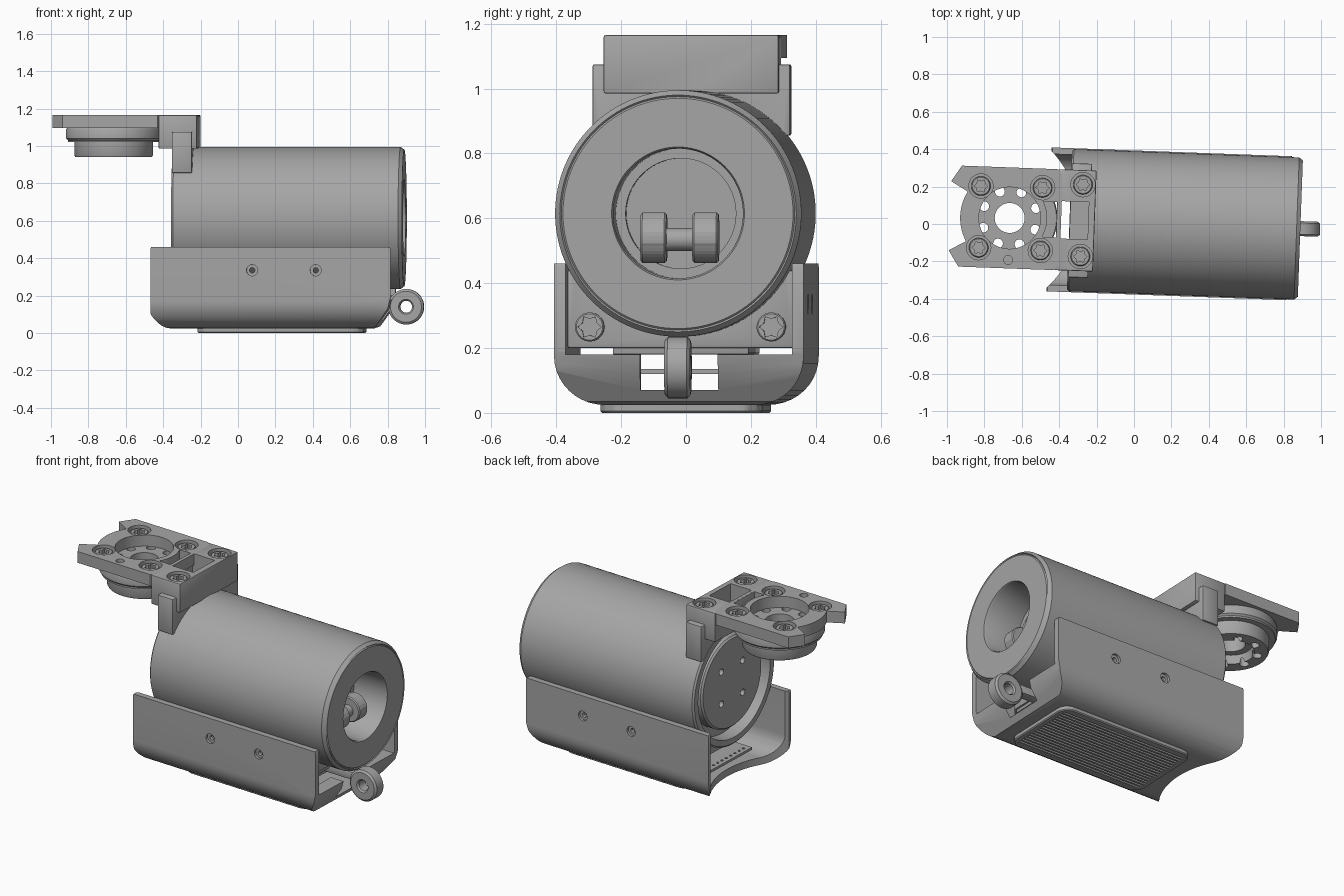
import bpy, bmesh
from math import sin, cos, pi, radians
from mathutils import Matrix, Vector

if "Cube" in bpy.data.objects:
    bpy.data.objects.remove(bpy.data.objects["Cube"])

GREY = (0.38, 0.38, 0.38, 1)
mat = bpy.data.materials.new("grey_metal")
mat.use_nodes = True
mat.diffuse_color = GREY
mat.node_tree.nodes["Principled BSDF"].inputs["Base Color"].default_value = GREY
parts = []


def finish(name, bm):
    bmesh.ops.recalc_face_normals(bm, faces=bm.faces)
    mesh = bpy.data.meshes.new(name)
    bm.to_mesh(mesh)
    bm.free()
    mesh.materials.append(mat)
    ob = bpy.data.objects.new(name, mesh)
    bpy.context.collection.objects.link(ob)
    parts.append(ob)
    return ob


def bevel(bm, width, seg=2, edges=None):
    bmesh.ops.bevel(bm, geom=edges or bm.edges[:], offset=width, segments=seg,
                    affect='EDGES', profile=0.5, clamp_overlap=True)


def box(name, x, y, z, width=0):
    bm = bmesh.new()
    bmesh.ops.create_cube(bm, size=1)
    for v in bm.verts:
        v.co = [(r[0] + r[1]) / 2 + c * (r[1] - r[0]) for c, r in zip(v.co, (x, y, z))]
    if width:
        bevel(bm, width)
    return finish(name, bm)


AXES = {"x": lambda a, b, h: (h, a, b), "y": lambda a, b, h: (a, h, b), "z": lambda a, b, h: (a, b, h)}


def prism(name, pts, axis, lo, hi, width=0):
    """Extrude a 2D outline along an axis."""
    bm = bmesh.new()
    place = AXES[axis]
    face = bm.faces.new([bm.verts.new(place(a, b, lo)) for a, b in pts])
    out = bmesh.ops.extrude_face_region(bm, geom=[face])["geom"]
    shift = Vector(place(0, 0, hi - lo))
    for v in out:
        if isinstance(v, bmesh.types.BMVert):
            v.co += shift
    if width:
        bevel(bm, width, 1)
    return finish(name, bm)


def arc(cx, cy, r, a0, a1, n=10):
    return [(cx + r * cos(radians(a0 + (a1 - a0) * i / n)),
             cy + r * sin(radians(a0 + (a1 - a0) * i / n))) for i in range(n + 1)]


def rod(name, axis, centre, r, lo, hi, width=0, n=40):
    return prism(name, arc(*centre, r, 0, 360 * (n - 1) / n, n - 1), axis, lo, hi, width)


def lathe(name, profile, axis, centre, n=96):
    """Revolve a closed (height, radius) profile about an axis."""
    bm = bmesh.new()
    place = AXES[axis]
    rings = [[bm.verts.new(place(centre[0] + r * cos(2 * pi * i / n), centre[1] + r * sin(2 * pi * i / n), h))
              for i in range(n)] for h, r in profile]
    for a, b in zip(rings, rings[1:] + rings[:1]):
        for i in range(n):
            j = (i + 1) % n
            bm.faces.new((a[i], a[j], b[j], b[i]))
    bmesh.ops.remove_doubles(bm, verts=bm.verts, dist=1e-5)
    return finish(name, bm)


def boolean(ob, tools, op='DIFFERENCE'):
    for tool in tools:
        mod = ob.modifiers.new("cut", 'BOOLEAN')
        mod.operation, mod.solver, mod.object = op, 'EXACT', tool
    graph = bpy.context.evaluated_depsgraph_get()
    mesh = bpy.data.meshes.new_from_object(ob.evaluated_get(graph))
    ob.modifiers.clear()
    ob.data = mesh
    for tool in tools:
        parts.remove(tool)
        bpy.data.objects.remove(tool)


# Main barrel: open bore at one end, recessed cap at the other
CZ, R = 0.615, 0.38
barrel = lathe("barrel", [(-0.345, 0.37), (-0.335, R), (0.87, R), (0.89, 0.365), (0.885, 0.36), (0.89, 0.355),
                          (0.89, 0.205), (0.88, 0.2), (0.66, 0.2), (0.66, 0.17), (0.6, 0.17), (0.6, 0),
                          (-0.26, 0), (-0.26, 0.335), (-0.345, 0.335)], "x", (0, CZ), 128)
cap = lathe("rear_cap", [(-0.25, 0), (-0.25, 0.28), (-0.32, 0.28), (-0.33, 0.27), (-0.33, 0)], "x", (0, CZ))
boolean(cap, [rod("cutter", "x", c, 0.02, -0.4, -0.3, n=20) for c in arc(0, CZ, 0.14, 45, 315, 3)])

# Spool inside the bore
rod("spool_shaft", "y", (0.74, 0.535), 0.035, -0.1, 0.1)
box("spool_stem", (0.58, 0.74), (-0.04, 0.04), (0.51, 0.56), 0.01)
for side in (-1, 1):
    lo, hi = sorted((side * 0.04, side * 0.12))
    rod("spool_roller", "y", (0.74, 0.54), 0.078, lo, hi, 0.012)

# Cradle: rounded U section trimmed to its side outline
W, TOP = 0.385, 0.46


def u_half(w, floor, r):
    return arc(-w + r, floor + r, r, 180, 270) + arc(w - r, floor + r, r, 270, 360)


outer = [(-W, TOP)] + u_half(W, 0.025, 0.15) + [(W, TOP)]
inner = [(-W + 0.035, TOP)] + u_half(W - 0.035, 0.07, 0.12) + [(W - 0.035, TOP)]
cradle = prism("cradle", outer + inner[::-1], "x", -0.455, 0.83)
lip = prism("lip", u_half(W, 0.025, 0.15) + [(W, 0.18), (-W, 0.18)], "x", 0.74, 0.83)
boolean(cradle, [lip], 'UNION')
side_outline = [(-0.455, 0.05), (-0.44, 0.035), (-0.39, 0.02), (0.71, 0.02), (0.75, 0.035), (0.815, 0.13),
                (0.83, 0.19), (0.83, 0.45), (0.82, 0.47), (-0.445, 0.47), (-0.455, 0.45)]
boolean(cradle, [prism("trim", side_outline, "y", -0.5, 0.5)], 'INTERSECT')
boolean(cradle, [rod("end_arc", "z", (-0.81, 0), 0.51, -0.1, 0.6, n=96),
                 box("mouth", (0.7, 0.9), (-0.12, 0.12), (0.07, 0.25))]
        + [rod("side_hole", "y", (x, 0.335), 0.03, -0.5, 0.5, n=24) for x in (0.09, 0.43)])
for x in (0.09, 0.43):
    for y in (-0.36, 0.36):
        lathe("side_screw", [(y - 0.01, 0.014), (y - 0.01, 0.03), (y + 0.01, 0.03), (y + 0.01, 0.014)],
              "y", (x, 0.335), 24)

# Grip pad under the cradle
pad = prism("grip_pad", arc(-0.14, -0.18, 0.07, 180, 270) + arc(0.61, -0.18, 0.07, 270, 360)
            + arc(0.61, 0.18, 0.07, 0, 90) + arc(-0.14, 0.18, 0.07, 90, 180), "z", 0.0, 0.03, 0.006)
boolean(pad, [box("inset", (-0.18, 0.65), (-0.22, 0.22), (-0.01, 0.012))])
for i in range(18):
    y = -0.21 + i * 0.42 / 17
    box("grip_rib", (-0.18, 0.65), (y - 0.006, y + 0.006), (0.003, 0.015))

# Supports and circuit board between cradle and barrel
board = box("circuit_board", (-0.32, 0.6), (-0.2, 0.2), (0.12, 0.135))
boolean(board, [rod("pin_hole", "z", (-0.29, -0.16 + i * 0.04), 0.008, 0, 0.3, n=10) for i in range(9)])
for x0 in (-0.2, 0.6):
    support = box("barrel_support", (x0, x0 + 0.07), (-0.35, 0.35), (0.2, 0.44), 0.008)
    boolean(support, [rod("barrel_space", "x", (0, CZ), 0.375, -1, 1, n=96)])
box("support_rail", (-0.25, 0.66), (-0.21, 0.21), (0.18, 0.25), 0.005)

# Hanging eye at the open end
lathe("eye_ring", [(-0.04, 0.04), (-0.04, 0.083), (-0.03, 0.095), (0.03, 0.095), (0.04, 0.083),
                   (0.04, 0.04), (0.03, 0.032), (-0.03, 0.032)], "y", (0.9, 0.14), 48)
box("eye_arm", (0.6, 0.84), (-0.03, 0.03), (0.15, 0.2), 0.008)

# Top mounting plate with horned end
PX = -0.665
plate = prism("mount_plate", [(-0.42, -0.27), (-0.93, -0.27), (-0.985, -0.185)] + arc(PX, 0, 0.265, 210, 150, 14)
              + [(-0.985, 0.185), (-0.93, 0.27), (-0.42, 0.27), (-0.39, 0.24), (-0.39, -0.24)],
              "z", 1.095, 1.165)
SCREWS = [(x, s * y) for x, y in ((-0.825, 0.165), (-0.495, 0.168), (-0.28, 0.192)) for s in (-1, 1)]


def counterbores(pts):
    return [rod("cutter", "z", p, 0.065, 1.12, 1.3, n=32) for p in pts]


boolean(plate, counterbores(SCREWS[:4]) + [
    rod("cutter", "z", (PX, 0), 0.165, 1, 1.3, n=64), rod("cutter", "z", (PX, -0.225), 0.024, 1, 1.3, n=20),
    prism("cutter", arc(PX, 0, 0.2, -28, 28) + [(-0.41, 0.095), (-0.41, -0.095)], "z", 1, 1.3)])

# Clamp block and saddle joining plate to barrel
clamp = box("clamp_block", (-0.415, -0.21), (-0.27, 0.27), (0.985, 1.165), 0.006)
boolean(clamp, counterbores(SCREWS[4:]) + [
    box("cutter", (-0.4, -0.34), (-0.1, 0.1), (0.9, 1.3)),
    box("cutter", (-0.35, -0.245), (-0.1, 0.1), (1.06, 1.3)),
    rod("cutter", "z", (-0.29, 0), 0.03, 1.02, 1.2, n=20),
    rod("cutter", "x", (0, CZ), 0.378, -0.3, 0, n=96)])
saddle = box("saddle", (-0.343, -0.235), (-0.305, 0.305), (0.855, 1.075), 0.006)
boolean(saddle, [rod("cutter", "x", (0, CZ), 0.375, -1, 1, n=96),
                 box("cutter", (-0.4, -0.245), (-0.1, 0.1), (1.06, 1.3))])

# Turntable hub under the plate
hub = lathe("hub", [(1.095, 0.08), (1.095, 0.25), (1.085, 0.255), (1.04, 0.255), (1.03, 0.245), (1.02, 0.245),
                    (1.02, 0.21), (0.95, 0.21), (0.94, 0.205), (0.94, 0.13), (0.99, 0.12), (0.99, 0.08)],
            "z", (PX, 0))
boolean(hub, [rod("cutter", "z", c, 0.026, 0.8, 1.3, n=20) for c in arc(PX, 0, 0.15, 22.5, 337.5, 7)])

# Star-socket screws
star = [(r * cos(pi * i / 6), r * sin(pi * i / 6)) for i in range(12) for r in [(0.036, 0.025)[i % 2]]]
screw = rod("plate_screw", "z", (0, 0), 0.052, 1.11, 1.155, 0.006, 32)
boolean(screw, [prism("cutter", star, "z", 1.13, 1.3)])
end_screw = rod("support_screw", "x", (0, 0), 0.045, 0.66, 0.7, 0.006, 32)
boolean(end_screw, [prism("cutter", star, "x", 0.68, 1)])


def scatter(ob, places):
    for p in places[1:]:
        twin = ob.copy()
        twin.location = p
        bpy.context.collection.objects.link(twin)
        parts.append(twin)
    ob.location = places[0]


scatter(screw, [(x, y, 0) for x, y in SCREWS])
scatter(end_screw, [(0, s * 0.28, 0.265) for s in (-1, 1)])

# Slight turn of the whole assembly, then smooth shading
turn = Matrix.Translation((0, 0.008, 0)) @ Matrix.Rotation(radians(-2.1), 4, 'Z')
for ob in parts:
    ob.matrix_basis = turn @ ob.matrix_basis
    ob.select_set(True)
bpy.context.view_layer.objects.active = parts[0]
bpy.ops.object.shade_smooth_by_angle(angle=radians(35))
